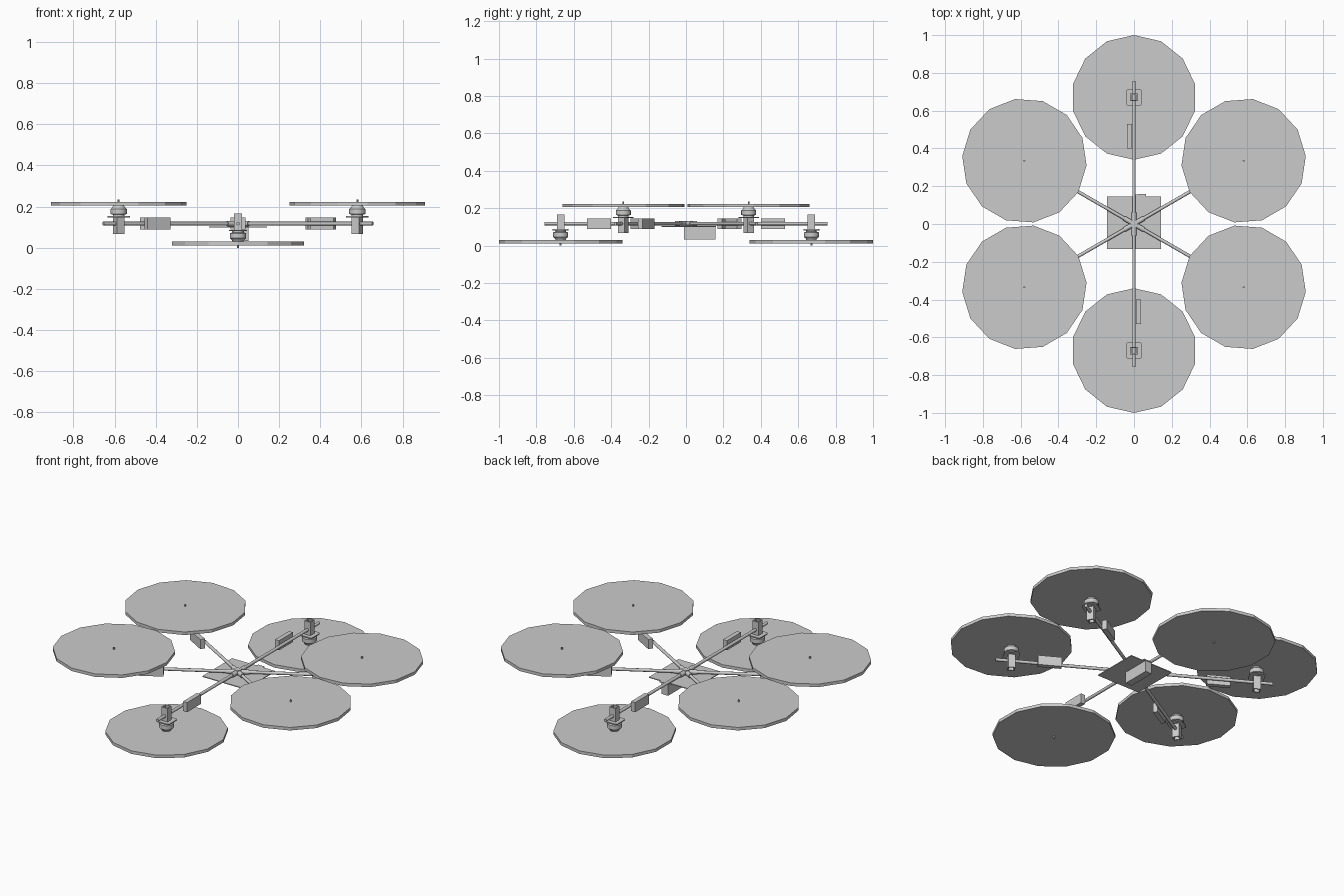
import bpy, bmesh, math
from mathutils import Matrix, Vector

cube = bpy.data.objects.get("Cube")
if cube:
    bpy.data.objects.remove(cube, do_unlink=True)

MID = 0.1175     # height of the arms
HUB = 0.67       # distance of each motor from the centre

grey = bpy.data.materials.new("light_grey")
grey.use_nodes = True
colour = (0.6, 0.6, 0.6, 1)
grey.diffuse_color = colour
grey.node_tree.nodes["Principled BSDF"].inputs["Base Color"].default_value = colour


def finish(name, bm, frame, smooth=False):
    """Place the mesh in the given frame and link it as a named object."""
    bm.transform(frame)
    bmesh.ops.recalc_face_normals(bm, faces=bm.faces)
    mesh = bpy.data.meshes.new(name)
    bm.to_mesh(mesh)
    bm.free()
    mesh.materials.append(grey)
    obj = bpy.data.objects.new(name, mesh)
    bpy.context.collection.objects.link(obj)
    if smooth:
        bpy.ops.object.select_all(action="DESELECT")
        obj.select_set(True)
        bpy.context.view_layer.objects.active = obj
        bpy.ops.object.shade_smooth_by_angle(angle=math.radians(35))
    return obj


def box(name, low, high, frame, round_corners=0):
    low, high = Vector(low), Vector(high)
    bm = bmesh.new()
    bmesh.ops.create_cube(bm, size=1)
    for v in bm.verts:
        v.co = Vector((v.co[i] * (high[i] - low[i]) + (low[i] + high[i]) / 2 for i in range(3)))
    if round_corners:
        upright = [e for e in bm.edges if abs(e.verts[0].co.z - e.verts[1].co.z) > 1e-5]
        bmesh.ops.bevel(bm, geom=upright, offset=round_corners, segments=3,
                        profile=0.5, affect="EDGES")
    return finish(name, bm, frame)


def lathe(name, profile, sides, frame, smooth=True):
    """Closed solid turned around the local z axis from (radius, height) pairs."""
    bm = bmesh.new()
    rings = []
    for r, z in profile:
        rings.append([bm.verts.new((r * math.cos(a), r * math.sin(a), z))
                      for a in (2 * math.pi * k / sides for k in range(sides))])
    for a, b in zip(rings, rings[1:]):
        for k in range(sides):
            n = (k + 1) % sides
            bm.faces.new((a[k], a[n], b[n], b[k]))
    bm.faces.new(rings[0])
    bm.faces.new(rings[-1])
    return finish(name, bm, frame, smooth)


def square_tube(name, half, wall, bottom, top, frame):
    """Open square tube, the clamp that holds a motor on its arm."""
    bm = bmesh.new()
    corners = [(1, 1), (-1, 1), (-1, -1), (1, -1)]
    loops = [[bm.verts.new((x * h, y * h, z)) for x, y in corners]
             for h, z in ((half, bottom), (half, top), (half - wall, top), (half - wall, bottom))]
    for i in range(4):
        a, b = loops[i], loops[(i + 1) % 4]
        for k in range(4):
            n = (k + 1) % 4
            bm.faces.new((a[k], a[n], b[n], b[k]))
    return finish(name, bm, frame)


# Six arms, each with a speed controller, clamp, motor and rotor disc
along = Matrix.Rotation(math.pi / 2, 4, "Y")
names = ["left_back", "back", "right_back", "right_front", "front", "left_front"]
for i, side in enumerate(names):
    arm = Matrix.Translation((0, 0, MID)) @ Matrix.Rotation(math.radians(30 + 60 * i), 4, "Z")
    lathe("arm_" + side, [(0.009, 0), (0.009, 0.757)], 12, arm @ along)
    lathe("hub_socket_" + side, [(0.013, 0), (0.013, 0.06)], 12, arm @ along)
    box("speed_controller_" + side, (0.4, 0.01, -0.0285), (0.53, 0.037, 0.0285), arm)

    # The front and back motors hang upside down
    flip = Matrix.Scale(-1 if side in ("front", "back") else 1, 4, (0, 0, 1))
    pod = arm @ Matrix.Translation((HUB, 0, 0)) @ flip
    square_tube("motor_clamp_" + side, 0.02, 0.006, -0.05, 0.031, pod)
    box("motor_mount_" + side, (-0.043, -0.043, 0.03), (0.043, 0.043, 0.036), pod, 0.012)
    lathe("motor_" + side, [(0.028, 0.036), (0.028, 0.043), (0.04, 0.047), (0.04, 0.071),
                            (0.03, 0.08), (0.026, 0.089)], 20, pod)
    lathe("rotor_disc_" + side, [(0.33, 0.088), (0.33, 0.106)], 14, pod, False)
    lathe("rotor_shaft_" + side, [(0.005, 0.08), (0.005, 0.1175)], 8, pod)

# Centre body: hub, plate with its small tab, and the battery slung below
world = Matrix.Identity(4)
lathe("centre_hub", [(0.02, 0.104), (0.02, 0.132)], 12, world)
box("centre_plate", (-0.142, -0.132, 0.099), (0.142, 0.146, 0.104), world)
box("plate_tab", (0.02, 0.146, 0.099), (0.063, 0.16, 0.104), world)
box("battery", (0.008, -0.01, 0.032), (0.05, 0.157, 0.099), world)
